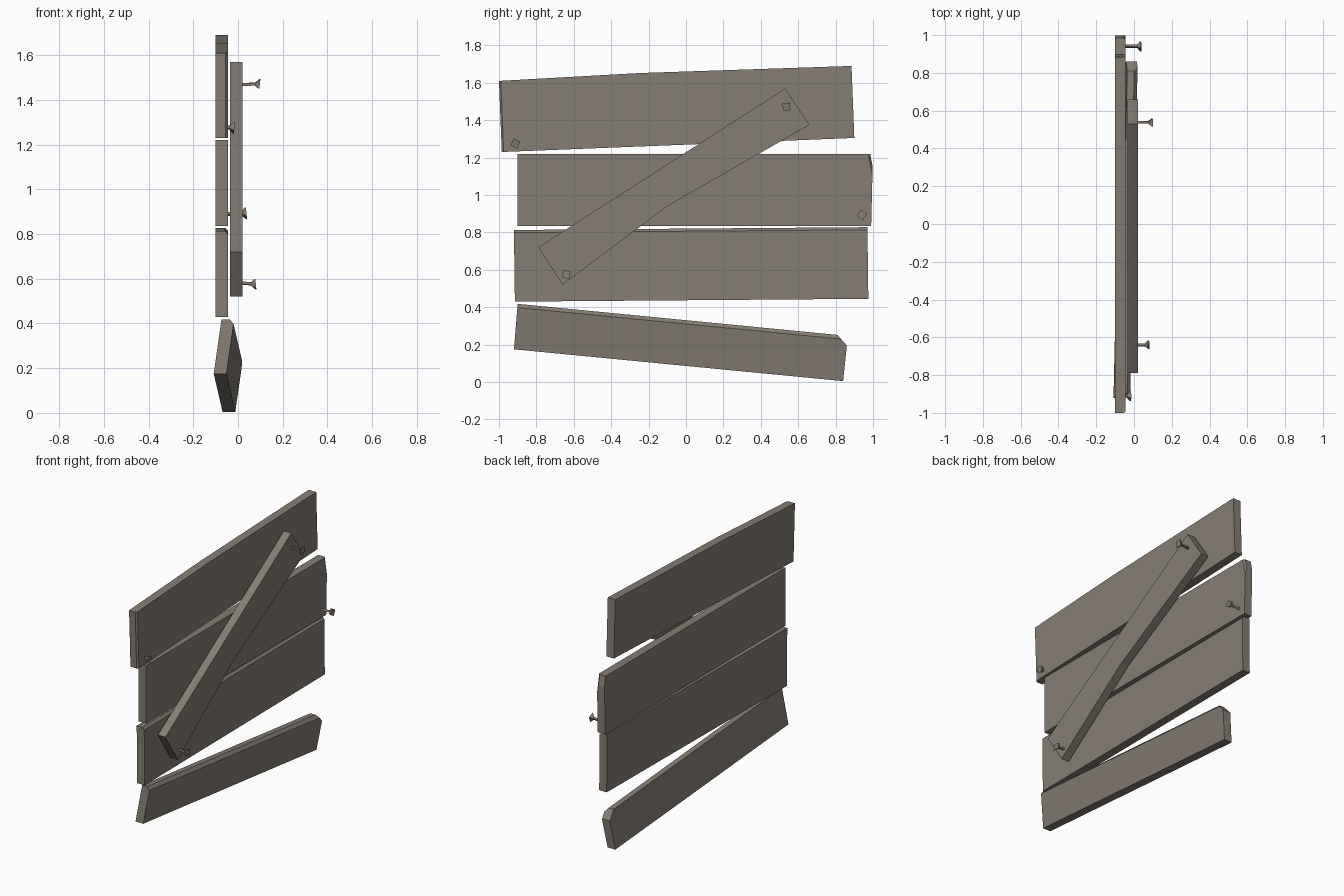
import bpy
import bmesh
from math import cos, sin, radians
from mathutils import Vector

cube = bpy.data.objects.get("Cube")
if cube:
    bpy.data.objects.remove(cube)

wood = bpy.data.materials.new("weathered grey brown")
wood.use_nodes = True
colour = (0.235, 0.205, 0.172, 1)
wood.diffuse_color = colour
wood.node_tree.nodes["Principled BSDF"].inputs["Base Color"].default_value = colour


def finish(name, bm):
    bmesh.ops.recalc_face_normals(bm, faces=bm.faces)
    mesh = bpy.data.meshes.new(name)
    bm.to_mesh(mesh)
    bm.free()
    mesh.materials.append(wood)
    obj = bpy.data.objects.new(name, mesh)
    bpy.context.collection.objects.link(obj)
    return obj


def board(name, outline, back, front, worn=(), wear=0.02, lean=None):
    """Extrude a (y, z) outline along x and chamfer the worn face edges."""
    bm = bmesh.new()
    rear = [bm.verts.new((back, y, z)) for y, z in outline]
    face = [bm.verts.new((front, y, z)) for y, z in outline]
    bm.faces.new(rear)
    bm.faces.new(face)
    n = len(outline)
    for i in range(n):
        j = (i + 1) % n
        bm.faces.new((rear[i], rear[j], face[j], face[i]))
    bmesh.ops.recalc_face_normals(bm, faces=bm.faces)
    edges = [bm.edges.get((face[i], face[(i + 1) % n])) for i in worn]
    if edges:
        bmesh.ops.bevel(bm, geom=edges, offset=wear, segments=1,
                        affect='EDGES', clamp_overlap=True)
    if lean:
        along, up = lean
        for v in bm.verts:
            v.co.x += along * v.co.y + up * v.co.z
    return finish(name, bm)


def nail(name, start, tip, twist, droop):
    """Square nail along x: thin shank flaring into a flat head."""
    start, tip = Vector(start), Vector(tip)
    length = (tip - start).length
    rings = [(0, 0.009), (length - 0.022, 0.009),
             (length - 0.006, 0.027), (length, 0.028)]
    bm = bmesh.new()
    loops = []
    for d, r in rings:
        centre = start.lerp(tip, d / length)
        loop = []
        for k in range(4):
            a = radians(twist + 90 * k)
            offset = Vector((droop * r * sin(a), r * cos(a), r * sin(a)))
            loop.append(bm.verts.new(centre + offset))
        loops.append(loop)
    for low, high in zip(loops, loops[1:]):
        for k in range(4):
            m = (k + 1) % 4
            bm.faces.new((low[k], low[m], high[m], high[k]))
    bm.faces.new(loops[0])
    bm.faces.new(loops[-1])
    return finish(name, bm)


# Horizontal planks, top to bottom
board("top_plank", [(-0.985, 1.23), (0.9, 1.305), (0.885, 1.69),
                    (-0.25, 1.652), (-1, 1.61)], -0.1, -0.045, [4], 0.01)
board("upper_middle_plank", [(-0.9, 0.835), (0.99, 0.835), (0.998, 1.15),
                             (0.985, 1.22), (-0.9, 1.22)], -0.1, -0.045, [2], 0.01)
board("lower_middle_plank", [(-0.915, 0.43), (0.975, 0.445),
                             (0.97, 0.828), (-0.92, 0.813)], -0.1, -0.045, [2], 0.014)

# Loose bottom plank, tilted and skewed
board("bottom_plank", [(-0.92, 0.175), (0.84, 0.005), (0.86, 0.195),
                       (0.81, 0.252), (-0.9, 0.418)], -0.1, -0.043,
      [3], 0.02, (0.036, 0.14))

# Diagonal brace
board("diagonal_brace", [(-0.79, 0.72), (-0.66, 0.52), (-0.1, 0.94),
                         (0.66, 1.375), (0.53, 1.57)], -0.035, 0.02)

# Protruding nails
nail("brace_top_nail", (0, 0.54, 1.468), (0.098, 0.537, 1.472), 50, 0.1)
nail("brace_bottom_nail", (0, -0.64, 0.583), (0.08, -0.64, 0.575), 35, -0.1)
nail("top_plank_nail", (-0.06, -0.91, 1.277), (-0.016, -0.912, 1.275), 20, 0.1)
nail("middle_plank_nail", (-0.06, 0.942, 0.888), (0.038, 0.94, 0.893), 15, -0.1)
